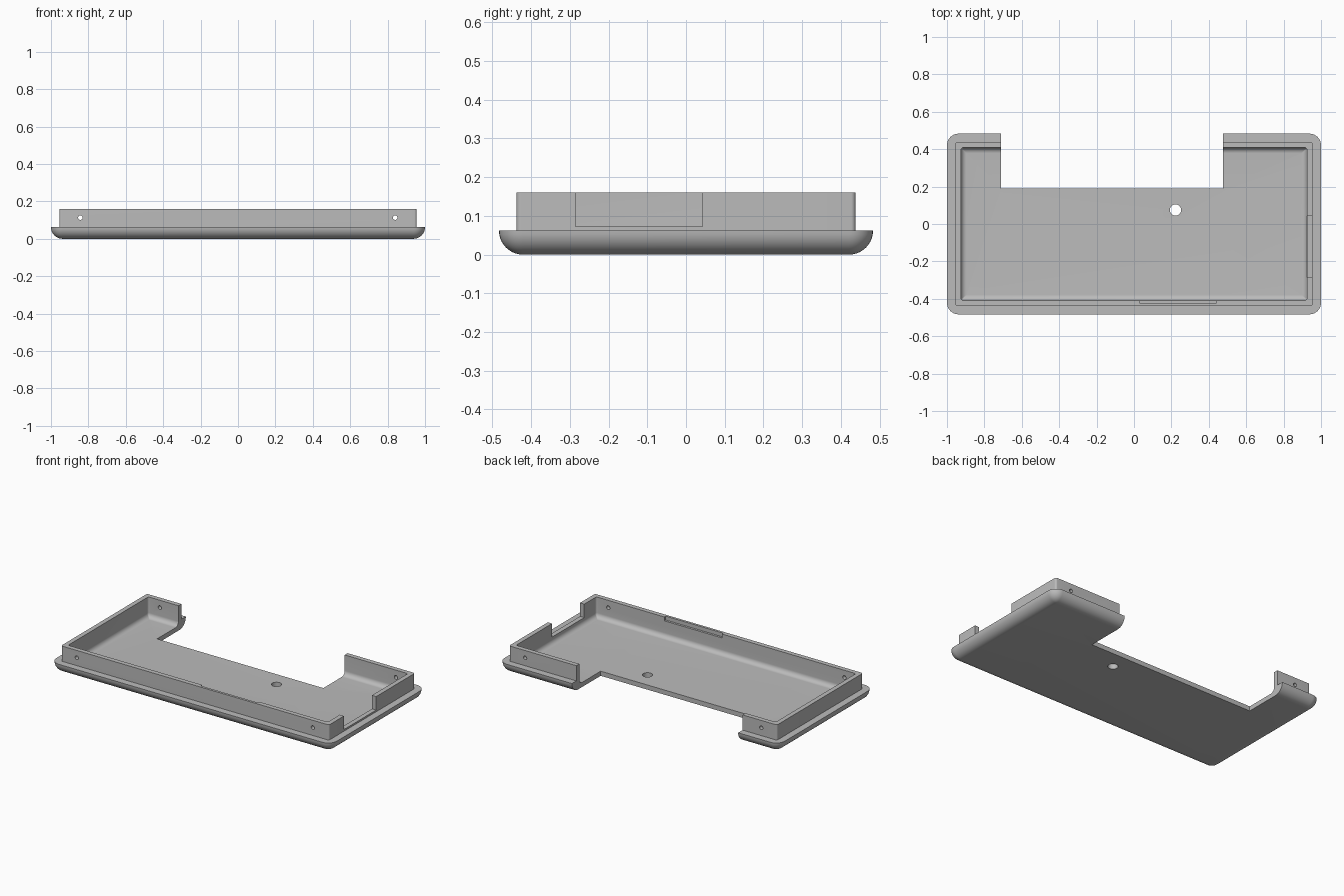
import bpy, bmesh
from math import sin, cos, pi

if "Cube" in bpy.data.objects:
    bpy.data.objects.remove(bpy.data.objects["Cube"])

HALF_X, HALF_Y = 1.0, 0.483
RIM_Z, TOP_Z, FLOOR_Z = 0.062, 0.16, 0.03
LIP, WALL = 0.045, 0.03

grey = bpy.data.materials.new("plain_grey")
grey.use_nodes = True
colour = (0.5, 0.5, 0.5, 1)
grey.diffuse_color = colour
grey.node_tree.nodes["Principled BSDF"].inputs["Base Color"].default_value = colour


def ring(bm, inset, radius, z, steps=8):
    """One rounded rectangle of vertices, inset from the outer outline."""
    hx, hy = HALF_X - inset - radius, HALF_Y - inset - radius
    verts = []
    for i, (sx, sy) in enumerate([(1, 1), (-1, 1), (-1, -1), (1, -1)]):
        for k in range(steps + 1):
            a = (i + k / steps) * pi / 2
            verts.append(bm.verts.new((sx * hx + radius * cos(a),
                                       sy * hy + radius * sin(a), z)))
    return verts


def fillet(radius, steps=10):
    """Inset and height pairs of a quarter round, from flat to upright."""
    angles = [k / steps * pi / 2 for k in range(steps + 1)]
    return [(radius * (1 - sin(a)), radius * (1 - cos(a))) for a in angles]


def new_object(name, bm):
    mesh = bpy.data.meshes.new(name)
    bmesh.ops.recalc_face_normals(bm, faces=bm.faces[:])
    bm.to_mesh(mesh)
    bm.free()
    mesh.materials.append(grey)
    obj = bpy.data.objects.new(name, mesh)
    bpy.context.collection.objects.link(obj)
    return obj


# Tray: rounded underside, flat lip, upright wall, hollow inside with a soft floor edge
bm = bmesh.new()
levels = [(i, max(RIM_Z - i, 0.003), z) for i, z in fillet(RIM_Z)]
inner = LIP + WALL
levels += [(LIP, 0.012, RIM_Z), (LIP, 0.012, TOP_Z), (inner, 0.012, TOP_Z)]
levels += [(inner + i, max(0.012 - i, 0.003), FLOOR_Z + z)
           for i, z in reversed(fillet(0.03))]
rings = [ring(bm, *level) for level in levels]
for low, high in zip(rings, rings[1:]):
    n = len(low)
    for k in range(n):
        j = (k + 1) % n
        bm.faces.new((low[k], low[j], high[j], high[k]))
bm.faces.new(rings[0])
bm.faces.new(rings[-1])
tray = new_object("tray", bm)


def box_cutter(name, x0, x1, y0, y1, z0, z1):
    bm = bmesh.new()
    bmesh.ops.create_cube(bm, size=1)
    for v in bm.verts:
        v.co = [a + (c + 0.5) * (b - a)
                for c, a, b in zip(v.co, (x0, y0, z0), (x1, y1, z1))]
    return new_object(name, bm)


def round_cutter(name, radius, depth, location, tilt=0):
    bm = bmesh.new()
    bmesh.ops.create_cone(bm, cap_ends=True, segments=24,
                          radius1=radius, radius2=radius, depth=depth)
    obj = new_object(name, bm)
    obj.location = location
    obj.rotation_euler.x = tilt
    return obj


# Openings: rear notch, side port, shallow inner recess, floor hole, screw holes
cutters = [
    box_cutter("rear_notch_cutter", -0.71, 0.475, 0.19, 0.6, -0.1, 0.3),
    box_cutter("side_port_cutter", 0.9, 0.99, -0.285, 0.042, 0.073, 0.3),
    box_cutter("inner_recess_cutter", 0.03, 0.44, -0.422, -0.39, 0.135, 0.3),
    round_cutter("floor_hole_cutter", 0.03, 0.3, (0.222, 0.075, 0)),
]
for x in (-0.843, 0.84):
    cutters.append(round_cutter("screw_hole_cutter", 0.012, 1.2, (x, 0, 0.113), pi / 2))

bpy.context.view_layer.objects.active = tray
tray.select_set(True)
for cutter in cutters:
    cutter.hide_render = True
    cut = tray.modifiers.new(cutter.name, "BOOLEAN")
    cut.operation = "DIFFERENCE"
    cut.solver = "EXACT"
    cut.object = cutter
    bpy.ops.object.modifier_apply(modifier=cut.name)
    bpy.data.objects.remove(cutter)

bpy.ops.object.shade_smooth_by_angle(angle=pi / 6)
